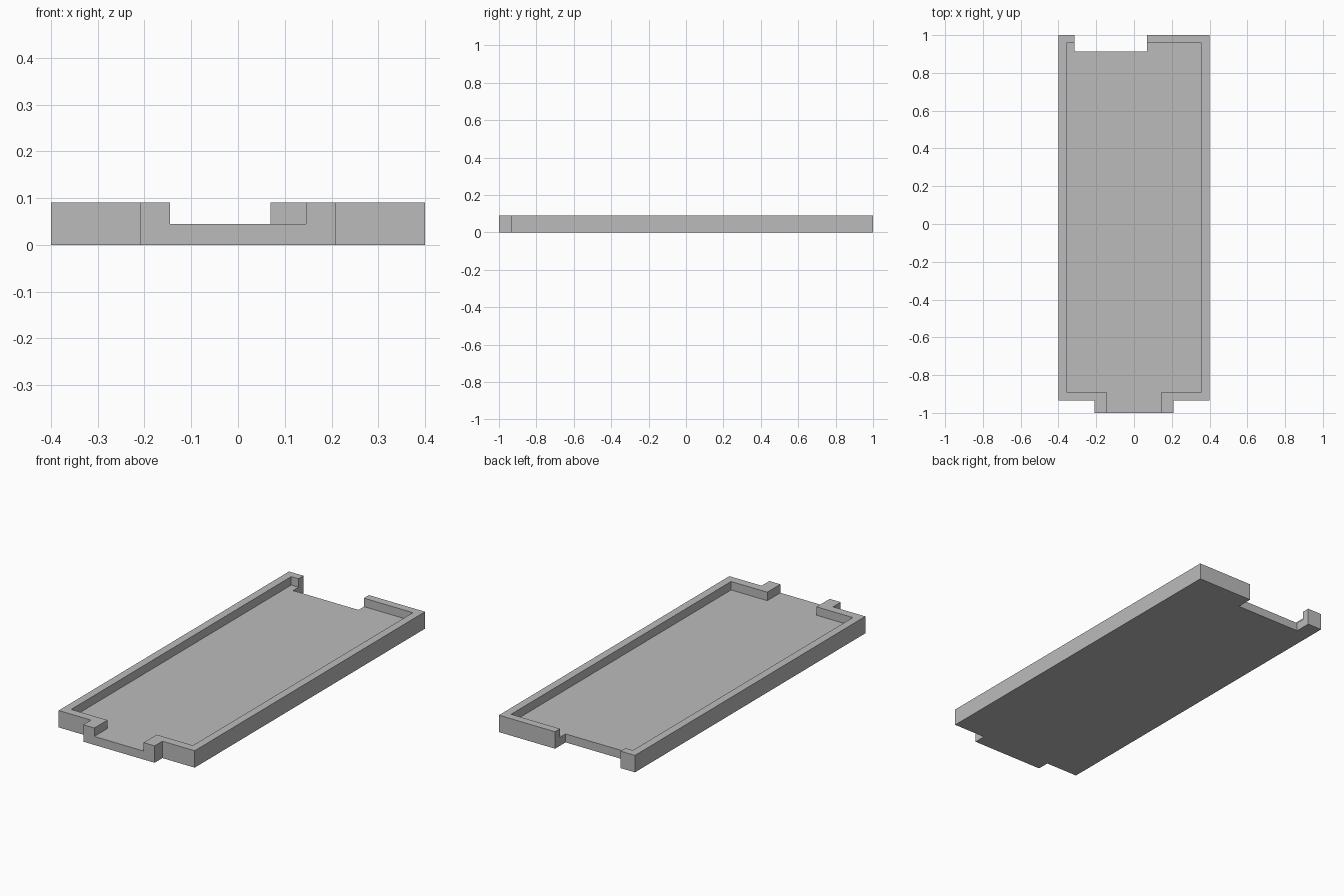
import bpy
import bmesh

if "Cube" in bpy.data.objects:
    bpy.data.objects.remove(bpy.data.objects["Cube"], do_unlink=True)

grey = bpy.data.materials.new("plain grey")
grey.use_nodes = True
colour = (0.5, 0.5, 0.5, 1)
grey.diffuse_color = colour
grey.node_tree.nodes["Principled BSDF"].inputs["Base Color"].default_value = colour


def prism(name, outline, bottom, top):
    """Extrude a plan outline between two heights."""
    bm = bmesh.new()
    face = bm.faces.new([bm.verts.new((x, y, bottom)) for x, y in outline])
    raised = bmesh.ops.extrude_face_region(bm, geom=[face])["geom"]
    for v in raised:
        if isinstance(v, bmesh.types.BMVert):
            v.co.z = top
    bmesh.ops.recalc_face_normals(bm, faces=bm.faces)
    mesh = bpy.data.meshes.new(name)
    bm.to_mesh(mesh)
    bm.free()
    mesh.materials.append(grey)
    obj = bpy.data.objects.new(name, mesh)
    bpy.context.collection.objects.link(obj)
    return obj


def mirrored(half):
    """Complete a left-right symmetric outline."""
    return half + [(-x, y) for x, y in reversed(half)]


# Tray block with a front tab and an off-centre notch at the back
front = mirrored([(-0.4, -0.935), (-0.21, -0.935), (-0.21, -1)])
back = [(0.4, 1), (0.07, 1), (0.07, 0.912), (-0.315, 0.912), (-0.315, 1), (-0.4, 1)]
tray = prism("tray", front + back, 0, 0.09)

# Recess leaving the floor and rim, open through the front tab
recess = prism("recess_cutter", mirrored(
    [(-0.358, 0.958), (-0.358, -0.89), (-0.145, -0.89), (-0.145, -1.1)]), 0.045, 0.2)
recess.hide_render = True
recess.hide_viewport = True

cut = tray.modifiers.new("recess", 'BOOLEAN')
cut.operation = 'DIFFERENCE'
cut.solver = 'EXACT'
cut.object = recess
